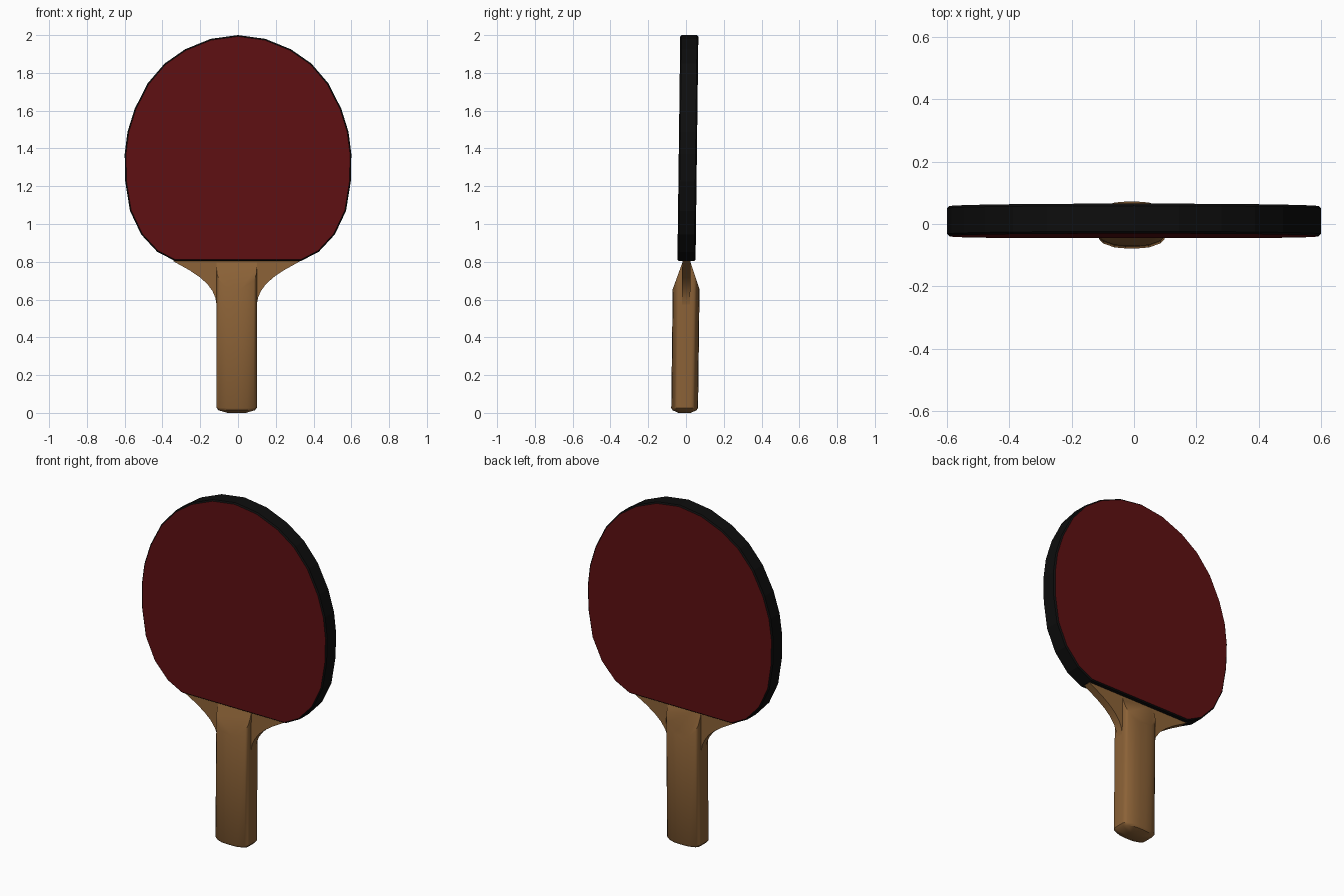
import bpy, bmesh, math
from mathutils import Vector

if "Cube" in bpy.data.objects:
    bpy.data.objects.remove(bpy.data.objects["Cube"])


def material(name, rgb):
    m = bpy.data.materials.new(name)
    m.diffuse_color = (*rgb, 1)
    m.use_nodes = True
    m.node_tree.nodes["Principled BSDF"].inputs["Base Color"].default_value = m.diffuse_color
    return m


wood = material("wood", (0.26, 0.122, 0.038))
red = material("dark red rubber", (0.112, 0.005, 0.006))
black = material("black edge", (0.004, 0.004, 0.004))


def loft(sections):
    """Closed solid through rings of equal point count."""
    bm = bmesh.new()
    rings = [[bm.verts.new(p) for p in s] for s in sections]
    n = len(rings[0])
    for a, b in zip(rings, rings[1:]):
        for i in range(n):
            j = (i + 1) % n
            bm.faces.new((a[i], a[j], b[j], b[i]))
    bm.faces.new(rings[0])
    bm.faces.new(rings[-1])
    bmesh.ops.recalc_face_normals(bm, faces=bm.faces)
    return bm


def finish(bm, name, mats, smooth=None):
    # the whole bat leans back very slightly
    for v in bm.verts:
        v.co.y += 0.0125 * (v.co.z - 0.6)
    bmesh.ops.recalc_face_normals(bm, faces=bm.faces)
    me = bpy.data.meshes.new(name)
    bm.to_mesh(me)
    bm.free()
    ob = bpy.data.objects.new(name, me)
    bpy.context.collection.objects.link(ob)
    for m in mats:
        me.materials.append(m)
    if smooth:
        bpy.ops.object.select_all(action='DESELECT')
        ob.select_set(True)
        bpy.context.view_layer.objects.active = ob
        bpy.ops.object.shade_smooth_by_angle(angle=math.radians(smooth))
    return ob


# Blade: half outline from top to the flat bottom, mirrored
half = [(0.145, 1.98), (0.28, 1.925), (0.388, 1.85), (0.478, 1.745),
        (0.547, 1.61), (0.585, 1.488), (0.6, 1.37), (0.597, 1.225),
        (0.572, 1.07), (0.513, 0.945), (0.428, 0.853), (0.335, 0.805)]
outline = [(0, 2.0)] + half + [(-x, z) for x, z in reversed(half)]
C = Vector((0, 1.35))


def ring(y, inset):
    out = []
    for x, z in outline:
        d = Vector((x, z)) - C
        p = C + d * (1 - inset / d.length)
        out.append((p.x, y, p.y))
    return out


bm = loft([ring(-0.048, 0.007), ring(-0.041, 0), ring(0.041, 0), ring(0.048, 0.007)])
for f in bm.faces:
    f.material_index = 0 if abs(f.normal.y) > 0.9 else 1
finish(bm, "blade", [red, black])

# Neck: thin flared plate between handle and blade
CX = -0.007
flare = [(0.1, 0.5), (0.107, 0.575), (0.113, 0.61), (0.128, 0.645), (0.155, 0.682),
         (0.195, 0.718), (0.248, 0.754), (0.3, 0.783), (0.335, 0.803), (0.335, 0.83)]
side = [(CX + x, z) for x, z in flare] + [(CX - x, z) for x, z in reversed(flare)]
bm = loft([[(x, y, z) for x, z in side] for y in (-0.022, 0.022)])
finish(bm, "neck", [wood], 30)

# Handle: rounded section with a domed butt, chamfered toward the blade
quarter = [(0.107, 0.03), (0.104, 0.043), (0.092, 0.055), (0.055, 0.068), (0.02, 0.071)]
right = quarter + [(-x, y) for x, y in reversed(quarter)]
section = right + [(-x, -y) for x, y in right]
levels = [(0.0, 0.45), (0.014, 0.9), (0.027, 1.0), (0.83, 1.0)]
bm = loft([[(CX + x * s, y * s, z) for x, y in section] for z, s in levels])
for sgn in (1, -1):
    n = Vector((0, sgn * 0.14, 0.049)).normalized()
    cut = bmesh.ops.bisect_plane(bm, geom=bm.verts[:] + bm.edges[:] + bm.faces[:],
                                 plane_co=(0, sgn * 0.071, 0.655), plane_no=n,
                                 clear_outer=True)
    bmesh.ops.holes_fill(bm, edges=[e for e in bm.edges if e.is_boundary], sides=0)
finish(bm, "handle", [wood], 35)
